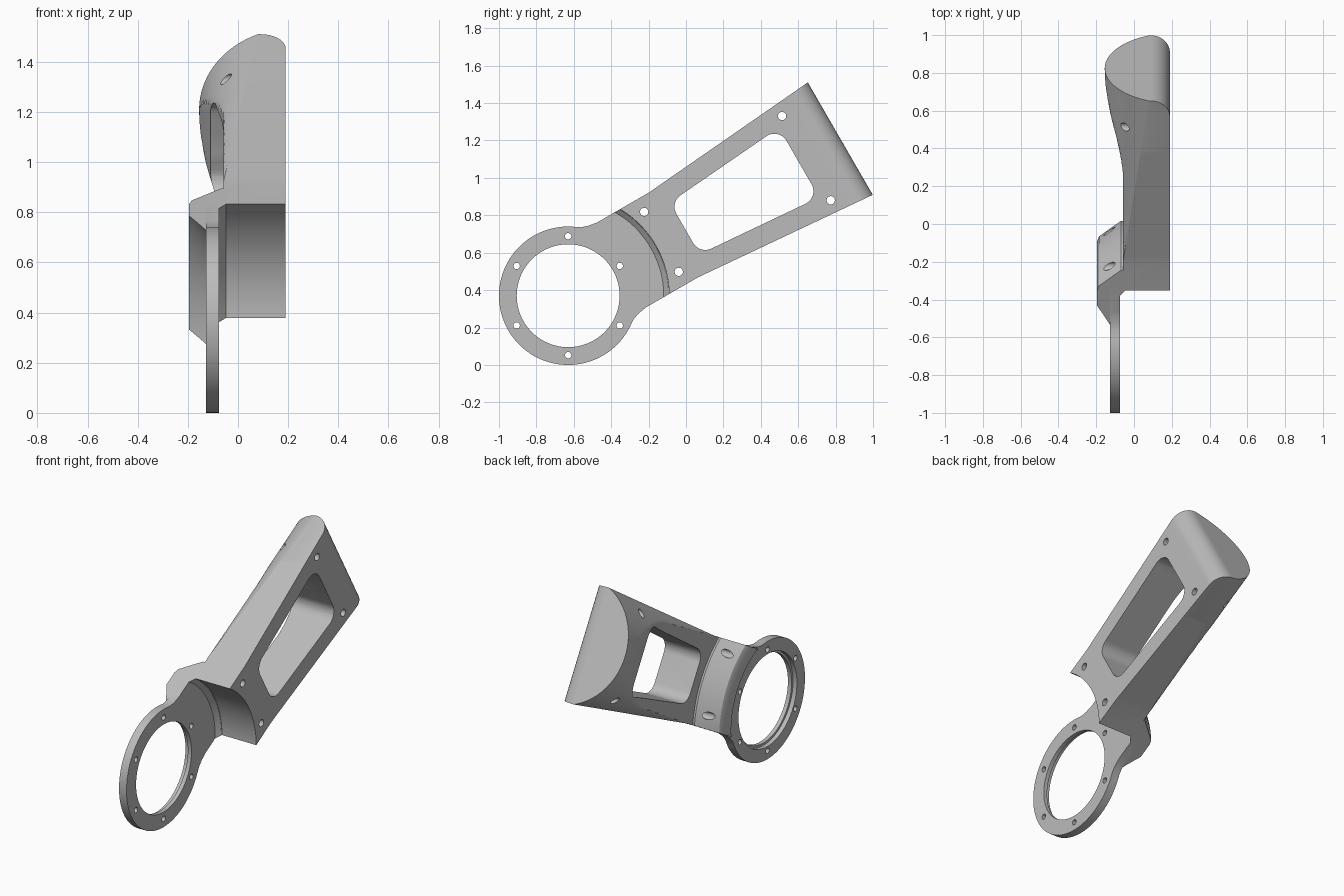
import bpy, bmesh, math
from mathutils import Matrix, Vector

cube = bpy.data.objects.get("Cube")
if cube:
    bpy.data.objects.remove(cube, do_unlink=True)

grey = bpy.data.materials.new("plain_grey")
grey.use_nodes = True
grey.diffuse_color = (0.5, 0.5, 0.5, 1)
grey.node_tree.nodes["Principled BSDF"].inputs["Base Color"].default_value = (0.5, 0.5, 0.5, 1)

# Local frame: u along the arm, v across it, h out of its flat face; origin at ring centre
TILT = math.radians(30)
C, S = math.cos(TILT), math.sin(TILT)
FRAME = Matrix(((0, 0, 1, 0), (C, -S, 0, -0.63), (S, C, 0, 0.37), (0, 0, 0, 1)))
NECK, LENGTH = 0.262, 1.68


def make(name, bm):
    bmesh.ops.recalc_face_normals(bm, faces=bm.faces)
    bm.transform(FRAME)
    mesh = bpy.data.meshes.new(name)
    bm.to_mesh(mesh)
    bm.free()
    mesh.materials.append(grey)
    obj = bpy.data.objects.new(name, mesh)
    bpy.context.scene.collection.objects.link(obj)
    return obj


def loft(name, sections, closed=False):
    bm = bmesh.new()
    rings = [[bm.verts.new(p) for p in sec] for sec in sections]
    n = len(rings[0])
    pairs = list(zip(rings, rings[1:]))
    if closed:
        pairs.append((rings[-1], rings[0]))
    for a, b in pairs:
        for i in range(n):
            j = (i + 1) % n
            bm.faces.new((a[i], a[j], b[j], b[i]))
    if not closed:
        bm.faces.new(rings[0])
        bm.faces.new(rings[-1])
    return make(name, bm)


def prism(name, outline, low, high):
    return loft(name, [[(u, v, h) for u, v in outline] for h in (low, high)])


def circle(u, v, r, n):
    return [(u + r * math.cos(2 * math.pi * i / n), v + r * math.sin(2 * math.pi * i / n)) for i in range(n)]


def revolve(name, profile, n=128):
    angles = [2 * math.pi * i / n for i in range(n)]
    return loft(name, [[(r * math.cos(a), r * math.sin(a), h) for r, h in profile] for a in angles], True)


def combine(obj, other, operation):
    mod = obj.modifiers.new("combine", 'BOOLEAN')
    mod.operation, mod.solver, mod.object = operation, 'EXACT', other
    bpy.context.view_layer.update()
    deps = bpy.context.evaluated_depsgraph_get()
    mesh = bpy.data.meshes.new_from_object(obj.evaluated_get(deps))
    obj.modifiers.clear()
    obj.data = mesh
    bpy.data.objects.remove(other, do_unlink=True)


def smooth(t):
    t = min(max(t, 0), 1)
    return t * t * (3 - 2 * t)


def half_width(u):
    return NECK + 0.085 * max(0, (u - 0.65) / (LENGTH - 0.65))


# Arm section: flat top, underside swelling from flat into a round end
def arm_section(u, n=56):
    w = half_width(u)
    k = max(0, (u - 0.65) / (LENGTH - 0.65))
    edge = -0.058 + 0.138 * k
    floor = -0.058 - 0.097 * smooth((u - 1.15) / 0.53)
    drop = max(0, u - (LENGTH - 0.1))
    top = 0.09 + math.sqrt(max(0, 0.01 - drop * drop))
    radius = w * 1.08
    rim = math.sqrt(radius ** 2 - w ** 2)
    points = []
    for i in range(n + 1):
        v = w * math.sin(math.pi * (i / n - 0.5))
        arc = (math.sqrt(radius ** 2 - v * v) - rim) / (radius - rim)
        points.append((u, v, max(floor, edge - (edge + 0.155) * arc)))
    return points + [(u, w, top), (u, -w, top)]


stations = [0.3, 0.65] + [0.65 + 0.93 * i / 30 for i in range(1, 31)]
stations += [LENGTH - 0.1 + 0.1 * math.sin(math.pi / 2 * i / 12) for i in range(1, 13)]
arm = loft("mounting_arm", [arm_section(u) for u in stations])

# Round clearance at the root of the arm
root = [(0, -0.3), (0.51, -0.3), (0.51, -0.077), (0.54, -0.048), (0.54, 0.4), (0, 0.4)]
root = [(max(r, 0.01), h) for r, h in root]
combine(arm, revolve("root_cutter", root), 'DIFFERENCE')

# Saddle ridge under the joint, trimmed to the neck width
ridge = revolve("saddle_ridge", [(0.36, -0.12), (0.37, -0.127), (0.46, -0.195), (0.54, -0.195), (0.565, -0.185),
                                 (0.65, -0.07), (0.65, -0.05), (0.537, -0.05), (0.51, -0.076), (0.36, -0.076)])
trim = prism("ridge_trim", [(0.2, -NECK), (0.9, -NECK), (0.9, NECK), (0.2, NECK)], -0.4, 0.4)
combine(ridge, trim, 'INTERSECT')
combine(arm, ridge, 'UNION')

# Ring plate with a filleted neck
start = math.atan2(0.31, 0.2)
plate = []
for i in range(97):
    a = start + (2 * math.pi - 2 * start) * i / 96
    plate.append((0.37 * math.cos(a), 0.37 * math.sin(a)))
side = [(0.24, -0.284), (0.28, -0.27), (0.33, -NECK), (0.5, -NECK)]
plate += side + [(u, -v) for u, v in reversed(side)]
combine(arm, prism("ring_plate", plate, -0.127, -0.075), 'UNION')

# Ring opening with a shallow recess at the back
combine(arm, prism("ring_opening", circle(0, 0, 0.275, 96), -0.5, 0.5), 'DIFFERENCE')
combine(arm, prism("ring_recess", circle(0, 0, 0.29, 96), -0.5, -0.1), 'DIFFERENCE')

# Tapered window with rounded corners
R = 0.075
window = []
for u, v, a0 in ((1.425 - R, 0.209 - R, 0), (0.72 + R, 0.165 - R, 90),
                 (0.72 + R, R - 0.165, 180), (1.425 - R, R - 0.209, 270)):
    for i in range(11):
        a = math.radians(a0 + 9 * i)
        window.append((u + R * math.cos(a), v + R * math.sin(a)))
combine(arm, prism("window_cutter", window, -0.5, 0.5), 'DIFFERENCE')

# Screw holes in the arm and around the ring
holes = [(u, s * v, 0.022) for u, v in ((0.576, 0.185), (1.471, 0.26)) for s in (1, -1)]
holes += [(0.318 * math.cos(k * math.pi / 3), 0.318 * math.sin(k * math.pi / 3), 0.017) for k in range(6)]
for u, v, r in holes:
    combine(arm, prism("hole_cutter", circle(u, v, r, 24), -0.5, 0.5), 'DIFFERENCE')

bpy.ops.object.select_all(action='DESELECT')
arm.select_set(True)
bpy.context.view_layer.objects.active = arm
bpy.ops.object.shade_smooth_by_angle(angle=math.radians(25))
